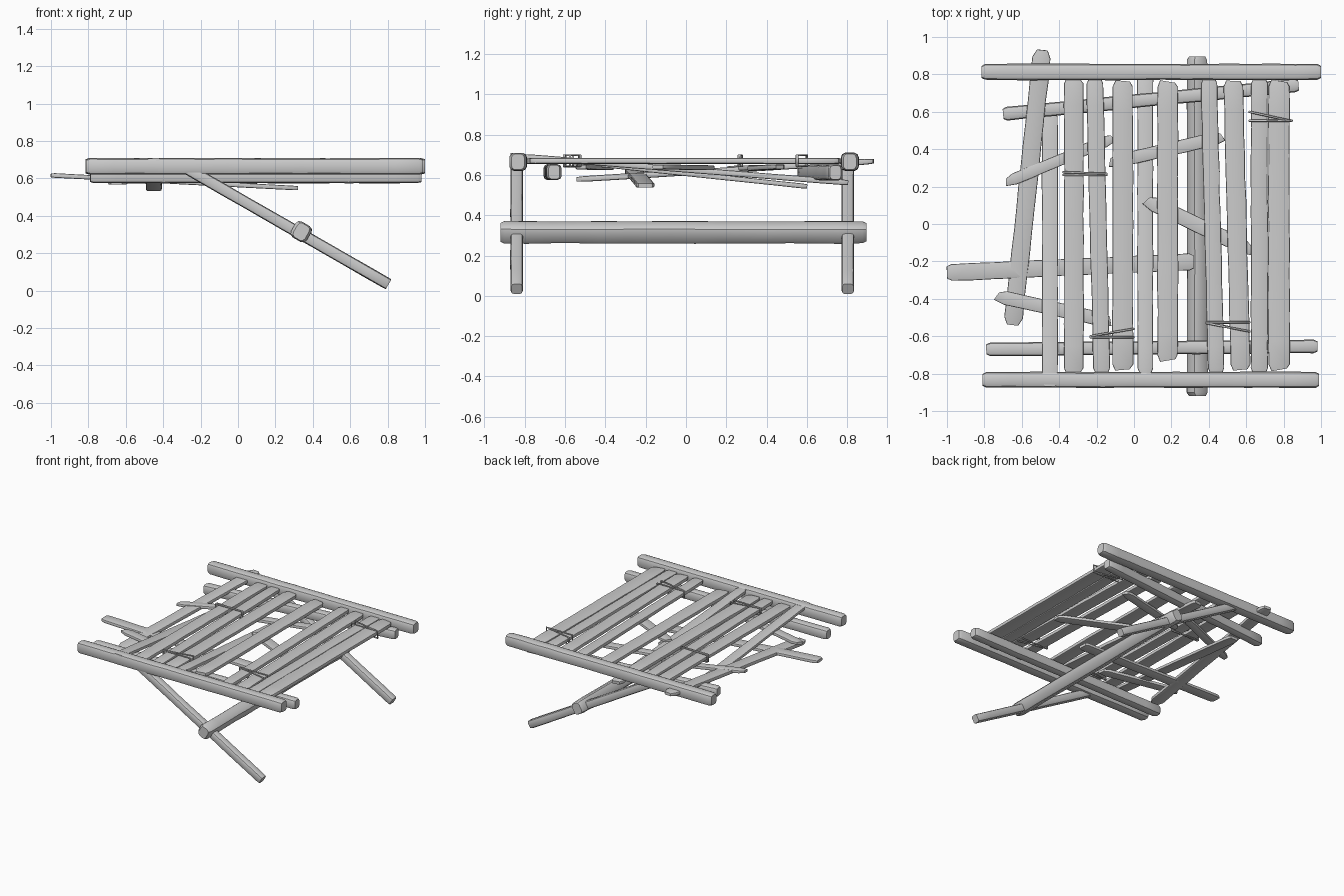
import bpy, bmesh, math, random
from mathutils import Vector

if "Cube" in bpy.data.objects:
    bpy.data.objects.remove(bpy.data.objects["Cube"])

random.seed(7)


def timber(name, p, q, w, t, up=(0, 0, 1), chamfer=0.25, point=0.02, tip=0.75, wob=0.03, skew=0.0):
    """Hewn timber from p to q: chamfered section, slightly wavy sides, worn ends."""
    p, q = Vector(p), Vector(q)
    d = (q - p).normalized()
    side = d.cross(Vector(up)).normalized()
    nrm = side.cross(d)
    length = (q - p).length
    n = max(6, int(length / 0.12))
    stations = [(0, tip), (point, 1)]
    stations += [(point + (length - 2 * point) * i / n, 1) for i in range(1, n)]
    stations += [(length - point, 1), (length, tip)]
    c = chamfer * min(w, t)
    a, b = w / 2, t / 2
    k = c * 0.3
    section = []
    for sx, sy in ((1, 1), (-1, 1), (-1, -1), (1, -1)):
        corner = [(sx * a, sy * (b - c)), (sx * (a - k), sy * (b - k)), (sx * (a - c), sy * b)]
        section += corner if sx * sy > 0 else corner[::-1]
    bm = bmesh.new()
    rings = []
    for i, (s, f) in enumerate(stations):
        end = i in (0, len(stations) - 1)
        fw = f * (1 + random.uniform(-wob, wob))
        ft = (0.5 + 0.5 * f) * (1 + random.uniform(-wob, wob))
        off = random.uniform(-wob, wob) * w * 0.4
        ring = []
        for x, y in section:
            sl = skew * x * (1 if i else -1) if end else 0
            ring.append(bm.verts.new(p + d * (s + sl) + side * (x * fw + off) + nrm * y * ft))
        rings.append(ring)
    m = len(section)
    for r0, r1 in zip(rings, rings[1:]):
        for j in range(m):
            bm.faces.new((r0[j], r0[(j + 1) % m], r1[(j + 1) % m], r1[j]))
    bm.faces.new(rings[0])
    bm.faces.new(rings[-1])
    bmesh.ops.recalc_face_normals(bm, faces=bm.faces)
    me = bpy.data.meshes.new(name)
    bm.to_mesh(me)
    bm.free()
    for f in me.polygons:
        f.use_smooth = True
    me.set_sharp_from_angle(angle=math.radians(35))
    ob = bpy.data.objects.new(name, me)
    bpy.context.collection.objects.link(ob)
    return ob


def binding(name, x0, x1, y_left, y_top, y_bottom, z0=0.642, z1=0.698):
    """Thin cord wrapped round neighbouring slats."""
    cu = bpy.data.curves.new(name, 'CURVE')
    cu.dimensions = '3D'
    cu.bevel_depth = 0.006
    cu.bevel_resolution = 1
    pts = [(x0, y_left, z0), (x0, y_left, z1), (x1, y_top, z1), (x1, y_top, z0),
           (x0, y_bottom, z0), (x0, y_bottom, z1), (x1, y_bottom, z1), (x1, y_bottom, z0)]
    sp = cu.splines.new('POLY')
    sp.points.add(len(pts) - 1)
    for pt, co in zip(sp.points, pts):
        pt.co = (*co, 1)
    sp.use_cyclic_u = True
    ob = bpy.data.objects.new(name, cu)
    bpy.context.collection.objects.link(ob)


# Main side rails
timber("front_rail", (-0.81, -0.833, 0.665), (0.99, -0.833, 0.665), 0.085, 0.088)
timber("back_rail", (-0.815, 0.813, 0.665), (1.0, 0.813, 0.665), 0.087, 0.088)

# Secondary beams under the slats
timber("front_under_beam", (-0.79, -0.67, 0.614), (0.98, -0.655, 0.614), 0.072, 0.078)
timber("back_under_beam", (-0.70, 0.588, 0.612), (0.88, 0.742, 0.612), 0.072, 0.076)

# Slanted legs and the bar joining them
for label, y in (("front", -0.84), ("back", 0.803)):
    timber(label + "_leg", (-0.30, y, 0.668), (0.805, y, 0.034), 0.062, 0.062, point=0.01, tip=0.88)
timber("leg_crossbar", (0.338, -0.92, 0.315), (0.338, 0.895, 0.315), 0.095, 0.095,
       up=(0.5, 0, 0.866))

# Slats: x at back, x at front, y back, y front, z back, z front, width
slats = [
    (-0.45, -0.45, 0.60, -0.87, 0.543, 0.698, 0.085),
    (-0.322, -0.322, 0.78, -0.80, 0.668, 0.668, 0.105),
    (-0.21, -0.172, 0.78, -0.80, 0.668, 0.668, 0.09),
    (-0.06, -0.06, 0.765, -0.78, 0.670, 0.670, 0.11),
    (0.06, 0.06, 0.80, -0.80, 0.562, 0.690, 0.085),
    (0.18, 0.18, 0.762, -0.73, 0.670, 0.670, 0.11),
    (0.40, 0.44, 0.78, -0.80, 0.668, 0.668, 0.088),
    (0.53, 0.57, 0.765, -0.78, 0.670, 0.670, 0.105),
    (0.67, 0.67, 0.78, -0.80, 0.668, 0.668, 0.09),
    (0.775, 0.775, 0.765, -0.78, 0.670, 0.670, 0.115),
]
for i, (xb, xf, yb, yf, zb, zf, w) in enumerate(slats):
    timber(f"slat_{i + 1}", (xb, yb, zb), (xf, yf, zf), w, 0.028 if i else 0.024,
           point=0.03, tip=0.72, skew=random.uniform(-0.2, 0.2))

# Slipped diagonal board at the left
timber("slipped_board", (-0.49, 0.93, 0.668), (-0.648, -0.54, 0.578), 0.098, 0.028, point=0.04, tip=0.6)

# Long loose plank poking out to the left
timber("loose_plank", (-1.0, -0.26, 0.617), (0.32, -0.202, 0.548), 0.09, 0.024, point=0.025, tip=0.75)

# Short broken cross pieces
pieces = [
    ((-0.685, 0.222, 0.632), (-0.11, 0.46, 0.640), 0.062),
    ((-0.13, 0.328, 0.632), (0.475, 0.465, 0.640), 0.07),
    ((0.065, 0.125, 0.635), (0.625, -0.14, 0.640), 0.08),
    ((-0.735, -0.385, 0.635), (-0.125, -0.52, 0.640), 0.075),
]
for i, (p, q, w) in enumerate(pieces):
    timber(f"broken_piece_{i + 1}", p, q, w, 0.024, point=0.05, tip=0.6, skew=0.25)

# Cord bindings
binding("binding_left_back", -0.38, -0.145, 0.277, 0.268, 0.262)
binding("binding_left_front", -0.235, 0.0, -0.60, -0.56, -0.605)
binding("binding_right_front", 0.385, 0.62, -0.53, -0.575, -0.525)
binding("binding_right_back", 0.615, 0.845, 0.60, 0.55, 0.552)
